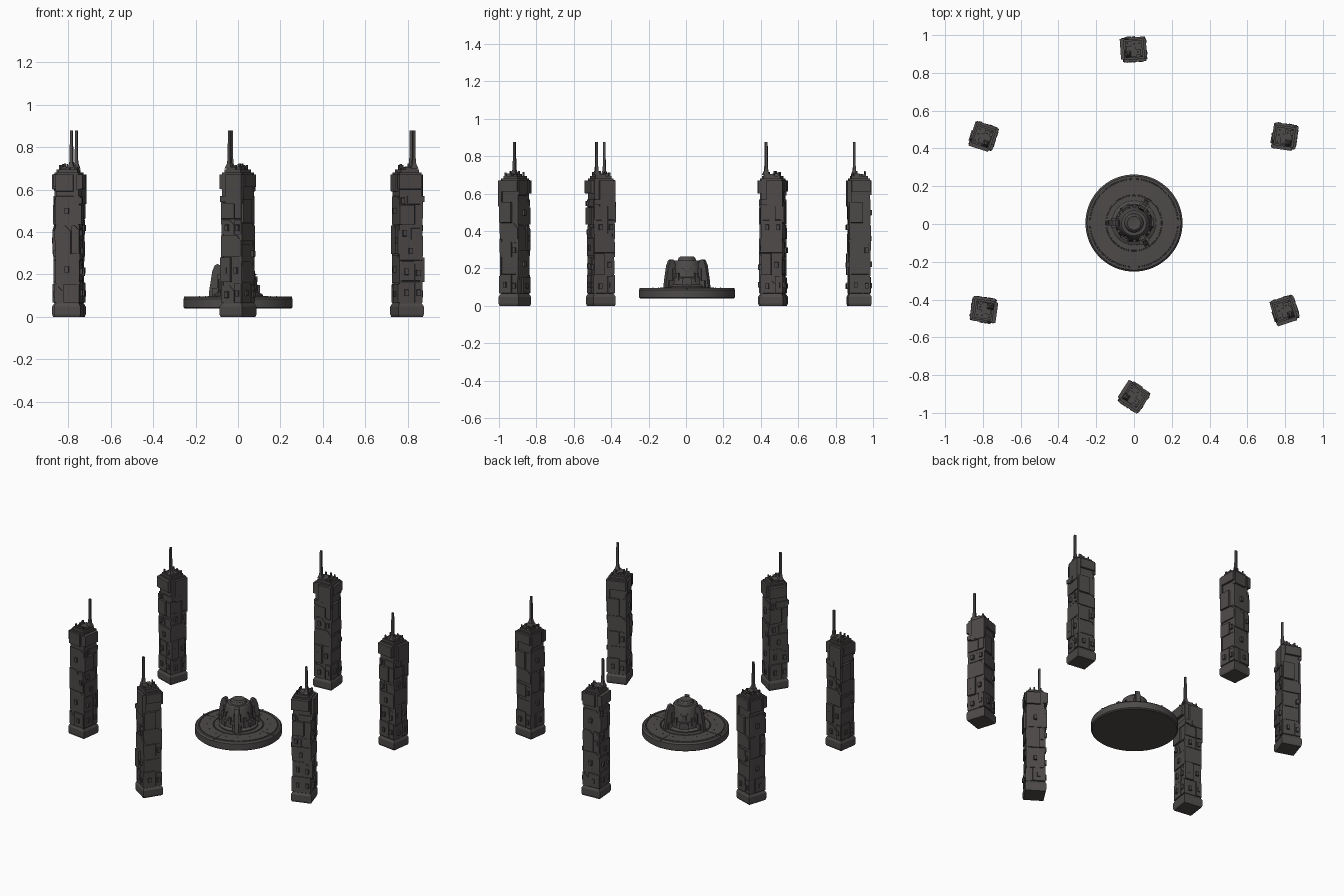
import bpy, bmesh, math, random
from mathutils import Matrix, Vector

if "Cube" in bpy.data.objects:
    bpy.data.objects.remove(bpy.data.objects["Cube"])

random.seed(11)
CY = 0.005                                   # layout centre in y

mat = bpy.data.materials.new("dark_warm_grey")
mat.diffuse_color = (0.075, 0.068, 0.067, 1)
mat.use_nodes = True
mat.node_tree.nodes["Principled BSDF"].inputs["Base Color"].default_value = mat.diffuse_color


def prism(bm, pts, d0, d1, m, inset=0.0):
    """Extrude a (u, z) polygon along local x from d0 to d1; m places it."""
    cu = sum(p[0] for p in pts) / len(pts)
    cz = sum(p[1] for p in pts) / len(pts)
    su = max(abs(p[0] - cu) for p in pts)
    sz = max(abs(p[1] - cz) for p in pts)
    a = [bm.verts.new(m @ Vector((d0, u, z))) for u, z in pts]
    b = [bm.verts.new(m @ Vector((d1, cu + (u - cu) * (1 - inset / su),
                                  cz + (z - cz) * (1 - inset / sz)))) for u, z in pts]
    n = len(pts)
    fs = [bm.faces.new(a[::-1]), bm.faces.new(b)]
    fs += [bm.faces.new((a[i], a[(i + 1) % n], b[(i + 1) % n], b[i])) for i in range(n)]
    return fs


def rect(u0, u1, z0, z1):
    return [(u0, z0), (u1, z0), (u1, z1), (u0, z1)]


def box(bm, x0, x1, y0, y1, z0, z1, m=Matrix()):
    prism(bm, rect(y0, y1, z0, z1), x0, x1, m)


def frustum(bm, c, h0, h1, z0, z1):
    """Square block with different half widths at bottom and top."""
    v = [[bm.verts.new((c[0] + sx * h, c[1] + sy * h, z))
          for sx, sy in ((-1, -1), (1, -1), (1, 1), (-1, 1))] for h, z in ((h0, z0), (h1, z1))]
    bm.faces.new(v[0][::-1])
    bm.faces.new(v[1])
    for i in range(4):
        j = (i + 1) % 4
        bm.faces.new((v[0][i], v[0][j], v[1][j], v[1][i]))


def mesh_from(bm, name):
    bmesh.ops.recalc_face_normals(bm, faces=bm.faces)
    me = bpy.data.meshes.new(name)
    bm.to_mesh(me)
    bm.free()
    me.materials.append(mat)
    return me


def add(me, name, loc=(0, 0, 0), rot=0.0):
    ob = bpy.data.objects.new(name, me)
    ob.location = loc
    ob.rotation_euler = (0, 0, rot)
    bpy.context.collection.objects.link(ob)
    return ob


def lathe(profile, name, n=64):
    bm = bmesh.new()
    rings = []
    for r, z in profile:
        if r == 0:
            rings.append([bm.verts.new((0, 0, z))] * n)
        else:
            rings.append([bm.verts.new((r * math.cos(2 * math.pi * i / n),
                                        r * math.sin(2 * math.pi * i / n), z)) for i in range(n)])
    for a, b in zip(rings, rings[1:]):
        for i in range(n):
            j = (i + 1) % n
            bm.faces.new(list(dict.fromkeys((a[i], a[j], b[j], b[i]))))
    ob = add(mesh_from(bm, name), name, (0, CY, 0))
    bpy.context.view_layer.objects.active = ob
    ob.select_set(True)
    bpy.ops.object.shade_smooth_by_angle(angle=math.radians(25))
    ob.select_set(False)
    return ob


# ---- tower: plinth, core, armour panels on four sides, roof kit and mast ----
H = 0.054
bm = bmesh.new()
frustum(bm, (0, 0), 0.059, 0.063, 0.0, 0.012)
frustum(bm, (0, 0), 0.063, 0.063, 0.012, 0.048)
frustum(bm, (0, 0), 0.063, 0.056, 0.048, 0.062)
box(bm, -H, H, -H, H, 0.05, 0.68)
for side in range(4):
    m = Matrix.Rotation(side * math.pi / 2, 4, 'Z')
    z = 0.066
    while z < 0.55:
        top = min(z + random.uniform(0.07, 0.14), 0.585)
        split = random.choice((None, -0.02, 0.0, 0.018))
        spans = [(-0.058, 0.058)] if split is None else [(-0.058, split - 0.001), (split + 0.001, 0.058)]
        for u0, u1 in spans:
            t = top - random.choice((0.002, 0.002, 0.015))
            pts = rect(u0, u1, z, t)
            if random.random() < 0.4:        # one corner cut diagonally
                c = min(0.028, (u1 - u0) * 0.6)
                pts = [(u0, z), (u1, z), (u1, t - c), (u1 - c, t), (u0, t)]
            prism(bm, pts, H - 0.008, H + random.choice((0.003, 0.006, 0.009, 0.013)), m, 0.0015)
            if random.random() < 0.5:        # small hatch
                uc, zc = (u0 + u1) / 2, (z + t) / 2
                prism(bm, rect(uc - 0.012, uc + 0.008, zc - 0.018, zc + 0.012), H, H + 0.015, m, 0.001)
        z = top
    # heavy block under the roof
    u0, u1, z0, d = ((-0.045, 0.058, 0.61, 0.012), (-0.058, 0.03, 0.59, 0.010),
                     (-0.062, 0.05, 0.60, 0.018), (-0.03, 0.062, 0.53, 0.013))[side]
    prism(bm, rect(u0, u1, z0, 0.672), H - 0.01, H + d, m, 0.002)

# roof steps and equipment
box(bm, -0.046, 0.044, -0.044, 0.046, 0.67, 0.694)
box(bm, -0.04, 0.012, -0.04, 0.02, 0.69, 0.706)
box(bm, 0.008, 0.036, -0.03, 0.0, 0.69, 0.708)
box(bm, -0.01, 0.03, 0.012, 0.036, 0.69, 0.701)
for x, y, top in ((0.03, 0.03, 0.715), (0.036, -0.036, 0.712), (-0.034, 0.034, 0.715),
                  (0.004, 0.03, 0.72), (0.02, -0.015, 0.722)):
    box(bm, x - 0.004, x + 0.004, y - 0.004, y + 0.004, 0.69, top)
# mast
frustum(bm, (-0.032, -0.023), 0.017, 0.009, 0.70, 0.722)
frustum(bm, (-0.032, -0.023), 0.009, 0.007, 0.722, 0.75)
frustum(bm, (-0.032, -0.023), 0.007, 0.006, 0.75, 0.877)
tower = mesh_from(bm, "tower")

for i, turn in enumerate((82, 4, 72, 172, -33, 108)):
    a = math.radians(30 + 60 * i)
    add(tower, "tower_%d" % (i + 1),
        (0.92 * math.cos(a), CY + 0.92 * math.sin(a), 0), math.radians(turn))

# ---- central platform ----
lathe([(0, 0.039), (0.25, 0.039), (0.257, 0.045), (0.257, 0.085), (0.248, 0.094),
       (0.236, 0.094), (0.235, 0.090), (0.231, 0.090), (0.230, 0.094), (0.15, 0.096),
       (0.149, 0.092), (0.145, 0.092), (0.144, 0.097), (0, 0.097)], "platform_disc", 72)

# raised seams and rivet plates on the platform
bm = bmesh.new()
for k in range(4):
    m = Matrix.Rotation(k * math.pi / 2, 4, 'Z')
    box(bm, 0.15, 0.254, -0.002, 0.002, 0.085, 0.0965, m)
for k in range(16):
    m = Matrix.Rotation((k + 0.5) * math.pi / 8, 4, 'Z')
    box(bm, 0.182, 0.186, -0.002, 0.002, 0.09, 0.0985, m)
add(mesh_from(bm, "platform_seams"), "platform_seams", (0, CY, 0))

# ---- hub ----
lathe([(0, 0.09), (0.117, 0.09), (0.117, 0.104), (0.106, 0.112), (0.099, 0.114), (0.094, 0.15),
       (0.090, 0.154), (0.080, 0.212), (0.072, 0.236), (0.066, 0.242), (0.05, 0.242),
       (0.047, 0.247), (0.045, 0.256), (0.036, 0.264), (0.03, 0.262), (0, 0.262)], "hub", 36)

# fins, doors and side boxes around the hub, three of each
bm = bmesh.new()
fin = [(0.06, 0.09), (0.138, 0.09), (0.135, 0.13), (0.121, 0.215), (0.110, 0.242),
       (0.098, 0.249), (0.086, 0.244), (0.07, 0.2)]
for k in range(3):
    m = Matrix.Rotation(math.radians(60 + 120 * k), 4, 'Z')
    side = m @ Matrix.Rotation(-math.pi / 2, 4, 'Z')
    prism(bm, fin, -0.013, 0.013, side)
    box(bm, 0.09, 0.122, -0.026, 0.026, 0.09, 0.135, m)
    box(bm, 0.07, 0.098, -0.021, 0.021, 0.13, 0.2, m)
    d = m @ Matrix.Rotation(math.pi / 3, 4, 'Z')
    prism(bm, [(-0.028, 0.1), (0.028, 0.1), (0.028, 0.14), (0.018, 0.152), (-0.018, 0.152), (-0.028, 0.14)],
          0.07, 0.103, d, 0.002)
    box(bm, 0.07, 0.091, -0.012, 0.012, 0.165, 0.19, d)
    for s in (-1, 1):
        box(bm, 0.07, 0.088, s * 0.02 - 0.003, s * 0.02 + 0.003, 0.196, 0.202, d)
        e = d @ Matrix.Rotation(s * math.radians(32), 4, 'Z')
        box(bm, 0.07, 0.1, -0.008, 0.008, 0.105, 0.175, e)
add(mesh_from(bm, "hub_fins"), "hub_fins", (0, CY, 0))
